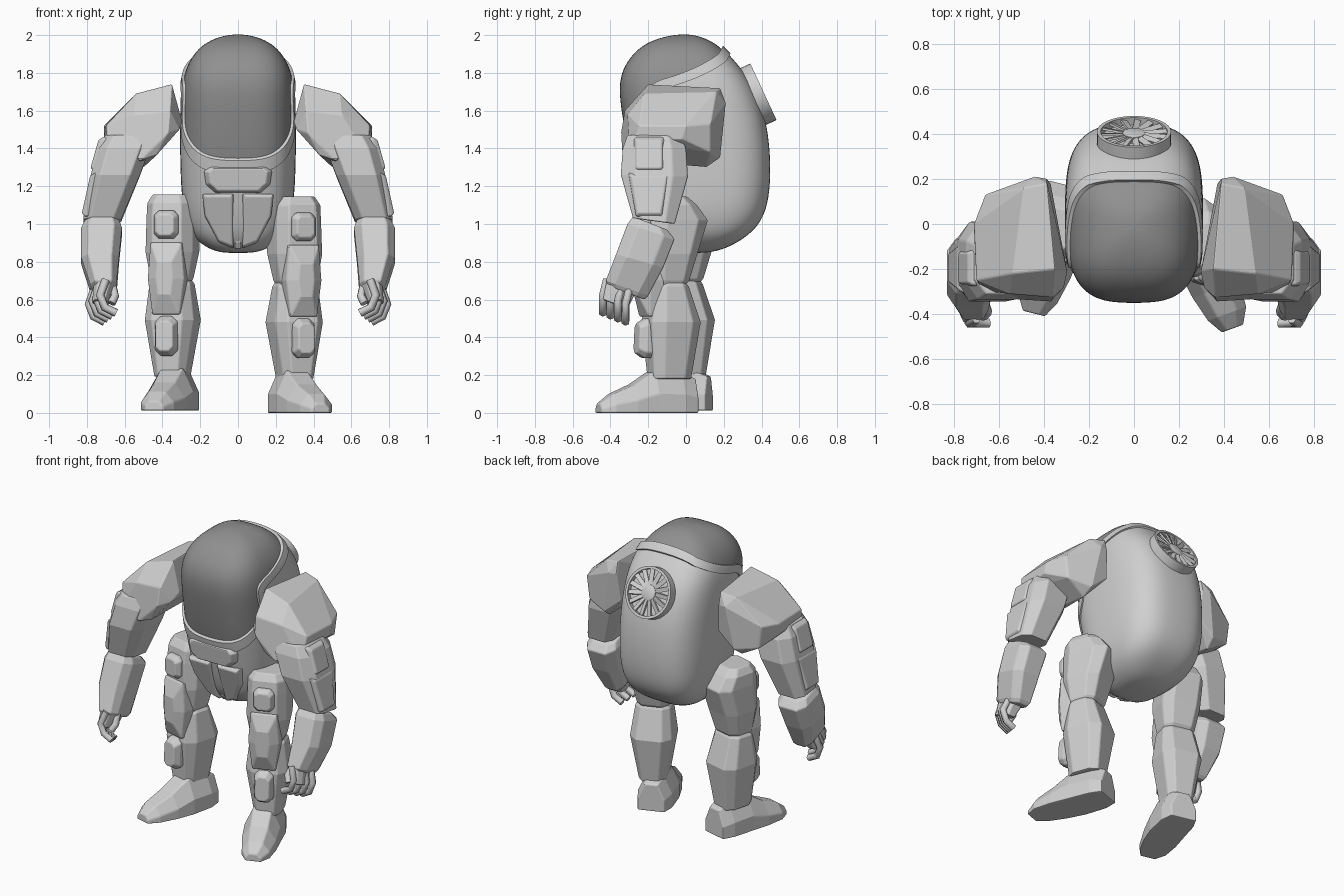
import bpy, bmesh, math
from mathutils import Matrix, Vector

default = bpy.data.objects.get("Cube")
if default:
    bpy.data.objects.remove(default, do_unlink=True)


def material(name, value):
    mat = bpy.data.materials.new(name)
    mat.use_nodes = True
    colour = (value, value, value, 1)
    mat.diffuse_color = colour
    mat.node_tree.nodes["Principled BSDF"].inputs["Base Color"].default_value = colour
    return mat


LIGHT = material("light grey armour", .63)
DARK = material("mid grey visor", .28)

# Cross-section templates in unit coordinates
CHAMFER = [(-.62, -1), (.62, -1), (1, -.55), (1, .55), (.62, 1), (-.62, 1), (-1, .55), (-1, -.55)]
SOLE = [(-1, -1), (1, -1), (1, -.1), (.5, 1), (-.5, 1), (-1, -.1)]


def power(v):
    return math.copysign(abs(v) ** (2 / 3), v)


ROUND = [(power(math.cos(math.tau * i / 32)), power(math.sin(math.tau * i / 32))) for i in range(32)]


def smooth(obj, degrees=35):
    bpy.ops.object.select_all(action='DESELECT')
    obj.select_set(True)
    bpy.context.view_layer.objects.active = obj
    bpy.ops.object.shade_smooth_by_angle(angle=math.radians(degrees))


def apply(obj, kind, **settings):
    mod = obj.modifiers.new(kind.lower(), kind)
    for key, value in settings.items():
        setattr(mod, key, value)
    bpy.context.view_layer.objects.active = obj
    bpy.ops.object.modifier_apply(modifier=mod.name)


def finish(name, bm, matrix=Matrix(), mat=LIGHT, bevel=.007):
    bm.transform(matrix)
    bmesh.ops.recalc_face_normals(bm, faces=bm.faces)
    mesh = bpy.data.meshes.new(name)
    bm.to_mesh(mesh)
    bm.free()
    mesh.materials.append(mat)
    obj = bpy.data.objects.new(name, mesh)
    bpy.context.collection.objects.link(obj)
    if bevel:
        apply(obj, 'BEVEL', width=bevel, segments=2, limit_method='ANGLE')
    return obj


def loft(rings):
    bm = bmesh.new()
    loops = [[bm.verts.new(p) for p in ring] for ring in rings]
    for a, b in zip(loops, loops[1:]):
        for i in range(len(a)):
            j = (i + 1) % len(a)
            bm.faces.new((a[i], a[j], b[j], b[i]))
    bm.faces.new(loops[0])
    bm.faces.new(loops[-1])
    return bm


def limb(rows, template=CHAMFER):
    """Rows: centre x, half width, then y and z of the front and of the back."""
    rings = []
    for cx, half, y0, z0, y1, z1 in rows:
        rings.append([(cx + half * u, y0 + (y1 - y0) * (v + 1) / 2, z0 + (z1 - z0) * (v + 1) / 2)
                      for u, v in template])
    return loft(rings)


def upright(rows):
    return limb([(0, half, y0, z, y1, z) for z, half, y0, y1 in rows])


def pad(name, outline, y, depth, shrink, lean=0, matrix=Matrix()):
    """Raised plate facing -y, tapering to a smaller front face."""
    cx = sum(p[0] for p in outline) / len(outline)
    cz = sum(p[1] for p in outline) / len(outline)
    rings = []
    for scale, forward in ((1, -.05), (1, depth * .4), (shrink, depth)):
        rings.append([(cx + (px - cx) * scale, y - forward + lean * (pz - cz) * scale,
                       cz + (pz - cz) * scale) for px, pz in outline])
    return finish(name, loft(rings), matrix)


def block(half, low, high, cut=.02):
    return [(-half + cut, low), (half - cut, low), (half, low + cut), (half, high - cut),
            (half - cut, high), (-half + cut, high), (-half, high - cut), (-half, low + cut)]


# Egg-shaped torso: height, half width, front, back
EGG = [(.85, .07, -.07, .1), (.87, .15, -.13, .2), (.93, .23, -.18, .31), (1, .265, -.21, .385),
       (1.1, .29, -.24, .43), (1.25, .3, -.275, .445), (1.4, .303, -.31, .44),
       (1.55, .303, -.335, .42), (1.7, .3, -.357, .37), (1.8, .285, -.345, .305),
       (1.88, .25, -.3, .235), (1.945, .195, -.235, .175), (1.985, .12, -.145, .1), (2.004, .04, -.05, .03)]


def egg(name, grow, mat=LIGHT):
    rows = []
    for z, half, y0, y1 in EGG:
        z += grow * (z - 1.4) / .6
        rows.append((0, half + grow, y0 - grow, z, y1 + grow, z))
    obj = finish(name, limb(rows, ROUND), mat=mat, bevel=0)
    apply(obj, 'SUBSURF', levels=2)
    return obj


def opening(name, shift):
    path = [(.22, 2.3), (.215, 1.93), (.1, 1.85), (-.04, 1.79), (-.18, 1.75), (-.2, 1.68),
            (-.16, 1.53), (-.22, 1.44), (-.36, 1.27), (-.8, .9)]
    for _ in range(2):
        cut = [path[0]]
        for (a, b), (c, d) in zip(path, path[1:]):
            cut += [(a * .75 + c * .25, b * .75 + d * .25), (a * .25 + c * .75, b * .25 + d * .75)]
        path = cut + [path[-1]]
    path = [(y + shift, z - shift) for y, z in path] + [(-.8 + shift, 2.3 - shift)]
    obj = finish(name, loft([[(x, y, z) for y, z in path] for x in (-.6, .6)]), bevel=0)
    obj.hide_render = True
    return obj


inner, outer = opening("opening_cutter", 0), opening("collar_cutter", .04)
torso = egg("torso", .005)
apply(torso, 'BOOLEAN', operation='DIFFERENCE', object=inner, solver='EXACT')
visor = egg("visor", 0, DARK)
apply(visor, 'BOOLEAN', operation='INTERSECT', object=outer, solver='EXACT')
collar = egg("visor_collar", .013)
apply(collar, 'BOOLEAN', operation='DIFFERENCE', object=inner, solver='EXACT')
apply(collar, 'BOOLEAN', operation='INTERSECT', object=outer, solver='EXACT')
for cutter in (inner, outer):
    bpy.data.objects.remove(cutter, do_unlink=True)
for part in (torso, visor, collar):
    smooth(part)

# Chest and pelvis plates
chest = [(-.12, 1.165), (.12, 1.165), (.17, 1.21), (.18, 1.28), (.15, 1.305),
         (-.15, 1.305), (-.18, 1.28), (-.17, 1.21)]
pad("chest_plate", chest, -.24, .06, .87, -.15)
pad("pelvis_strip", block(.016, .87, 1.16, .005), -.195, .012, .8, -.36)
for side, label in ((1, "left"), (-1, "right")):
    guard = [(.024, 1.16), (.19, 1.16), (.175, 1.04), (.1, .9), (.024, .87)]
    pad(label + "_pelvis_plate", guard, -.2, .03, .9, -.36, Matrix.Diagonal((side, 1, 1, 1)))

# Back vent with radial blades
axis = Vector((0, .906, .42))
vent = Matrix.Translation((0, .41, 1.7)) @ axis.to_track_quat('Z', 'Y').to_matrix().to_4x4()


def turned(name, profile):
    rings = [[(r * math.cos(math.tau * i / 32), r * math.sin(math.tau * i / 32), z) for i in range(32)]
             for r, z in profile]
    smooth(finish(name, loft(rings), vent, bevel=0))


turned("vent_housing", [(.165, -.15), (.165, 0), (.148, 0), (.148, -.035)])
turned("vent_hub", [(.05, -.04), (.05, -.005), (.04, 0)])
blades = bmesh.new()
for i in range(15):
    turn = Matrix.Rotation(math.tau * i / 15, 4, 'Z') @ Matrix.Translation((.096, 0, -.014))
    tilt = Matrix.Rotation(math.radians(18), 4, 'X') @ Matrix.Diagonal((.105, .028, .01, 1))
    bmesh.ops.create_cube(blades, size=1, matrix=turn @ tilt)
finish("vent_blades", blades, vent, bevel=0)

# Arms
SHOULDER = [(.385, .18, 1.72), (.35, -.2, 1.74), (.49, .16, 1.7), (.54, -.22, 1.69),
            (.66, .13, 1.53), (.71, 0, 1.52), (.7, -.25, 1.52), (.71, -.02, 1.45), (.69, -.27, 1.44),
            (.385, .2, 1.64), (.295, -.21, 1.54), (.31, -.28, 1.5), (.37, .18, 1.45), (.44, .21, 1.64),
            (.36, -.325, 1.6), (.55, -.31, 1.58), (.37, -.345, 1.48), (.52, -.335, 1.335), (.64, -.3, 1.43),
            (.43, -.32, 1.365), (.5, .11, 1.3), (.49, .18, 1.35), (.64, .13, 1.38)]


def finger(name, points, side):
    curve = bpy.data.curves.new(name, 'CURVE')
    curve.dimensions = '3D'
    curve.bevel_depth, curve.bevel_resolution, curve.use_fill_caps = .022, 1, True
    spline = curve.splines.new('POLY')
    spline.points.add(len(points) - 1)
    for target, (x, y, z) in zip(spline.points, points):
        target.co = (x * side, y, z, 1)
    curve.materials.append(LIGHT)
    obj = bpy.data.objects.new(name, curve)
    bpy.context.collection.objects.link(obj)
    bpy.ops.object.select_all(action='DESELECT')
    obj.select_set(True)
    bpy.context.view_layer.objects.active = obj
    bpy.ops.object.convert(target='MESH')


for side, label in ((1, "left_"), (-1, "right_")):
    mirror = Matrix.Diagonal((side, 1, 1, 1))
    bm = bmesh.new()
    for p in SHOULDER:
        bm.verts.new(p)
    bmesh.ops.convex_hull(bm, input=bm.verts)
    bmesh.ops.dissolve_limit(bm, angle_limit=math.radians(9), verts=bm.verts, edges=bm.edges)
    finish(label + "shoulder", bm, mirror)
    finish(label + "upper_arm", limb([
        (.575, .13, -.31, 1.47, -.03, 1.47), (.605, .14, -.335, 1.4, 0, 1.4),
        (.65, .13, -.345, 1.26, .01, 1.25), (.72, .1, -.28, 1.03, -.06, 1)]), mirror)
    finish(label + "forearm", limb([
        (.72, .09, -.28, 1.04, -.1, .97), (.722, .108, -.31, 1, -.06, .92),
        (.73, .1, -.37, .84, -.12, .77), (.712, .07, -.425, .7, -.2, .62),
        (.712, .055, -.41, .67, -.22, .6)]), mirror)
    # Outer arm plates turned to face sideways
    sideways = mirror @ Matrix.Translation((0, -.195, 0)) @ Matrix.Rotation(math.pi / 2, 4, 'Z')
    pad(label + "arm_panel", block(.08, 1.28, 1.46, .01), -.725, .035, .82, .28, sideways)
    pad(label + "elbow_panel", [(-.07, 1.04), (.07, 1.04), (.11, 1.27), (-.11, 1.27)],
        -.775, .03, .85, .22, sideways)
    # Curled hand, its front fingers set further inward
    finish(label + "palm", limb([(.71, .055, -.42, .7, -.27, .63), (.73, .04, -.44, .6, -.31, .55)]), mirror)
    for i in range(4):
        y, lift, inward = -.44 + .04 * i, .024 - .016 * i, .06 - .02 * i
        path = [(.76, y + .02, .68), (.79, y, .6), (.765, y, .535), (.705, y, .505)]
        finger(label + "finger_" + str(i + 1), [(a - inward, b, c + lift) for a, b, c in path], side)
    finger(label + "thumb", [(.665, -.35, .68), (.65, -.39, .62), (.67, -.41, .58)], side)

# Legs, shaped facing forward and then posed
for side, label, x, y, z, angle in ((1, "left_", .29, -.06, 0, 20), (-1, "right_", -.34, .02, .012, -14)):
    pose = (Matrix.Translation((x, y, z)) @ Matrix.Rotation(math.radians(angle), 4, 'Z')
            @ Matrix.Diagonal((side, 1, 1, 1)))
    finish(label + "thigh", upright([
        (1.145, .095, -.12, .05), (1.1, .122, -.15, .1), (1.02, .128, -.16, .16),
        (.84, .13, -.16, .1), (.7, .105, -.14, .06), (.65, .085, -.11, .02)]), pose)
    finish(label + "shin", upright([
        (.18, .085, -.135, .075), (.48, .135, -.16, .118), (.67, .112, -.13, .055),
        (.71, .085, -.09, .03)]), pose)
    finish(label + "foot", limb([(inset, half, at, 0, at, top) for inset, half, at, top in (
        (0, .05, -.43, .05), (0, .09, -.36, .1), (-.01, .11, -.24, .15), (-.02, .115, -.12, .225),
        (-.02, .11, .03, .215), (-.015, .085, .11, .18))], SOLE), pose)
    pad(label + "thigh_pad", block(.065, .91, 1.06, .025), -.155, .05, .75, 0, pose)
    knee = [(-.075, .51), (.075, .51), (.1, .7), (.085, .89), (-.085, .89), (-.1, .7)]
    pad(label + "knee_guard", knee, -.145, .07, .45, 0, pose)
    pad(label + "shin_pad", block(.06, .29, .5, .03), -.145, .07, .75, .05, pose)
